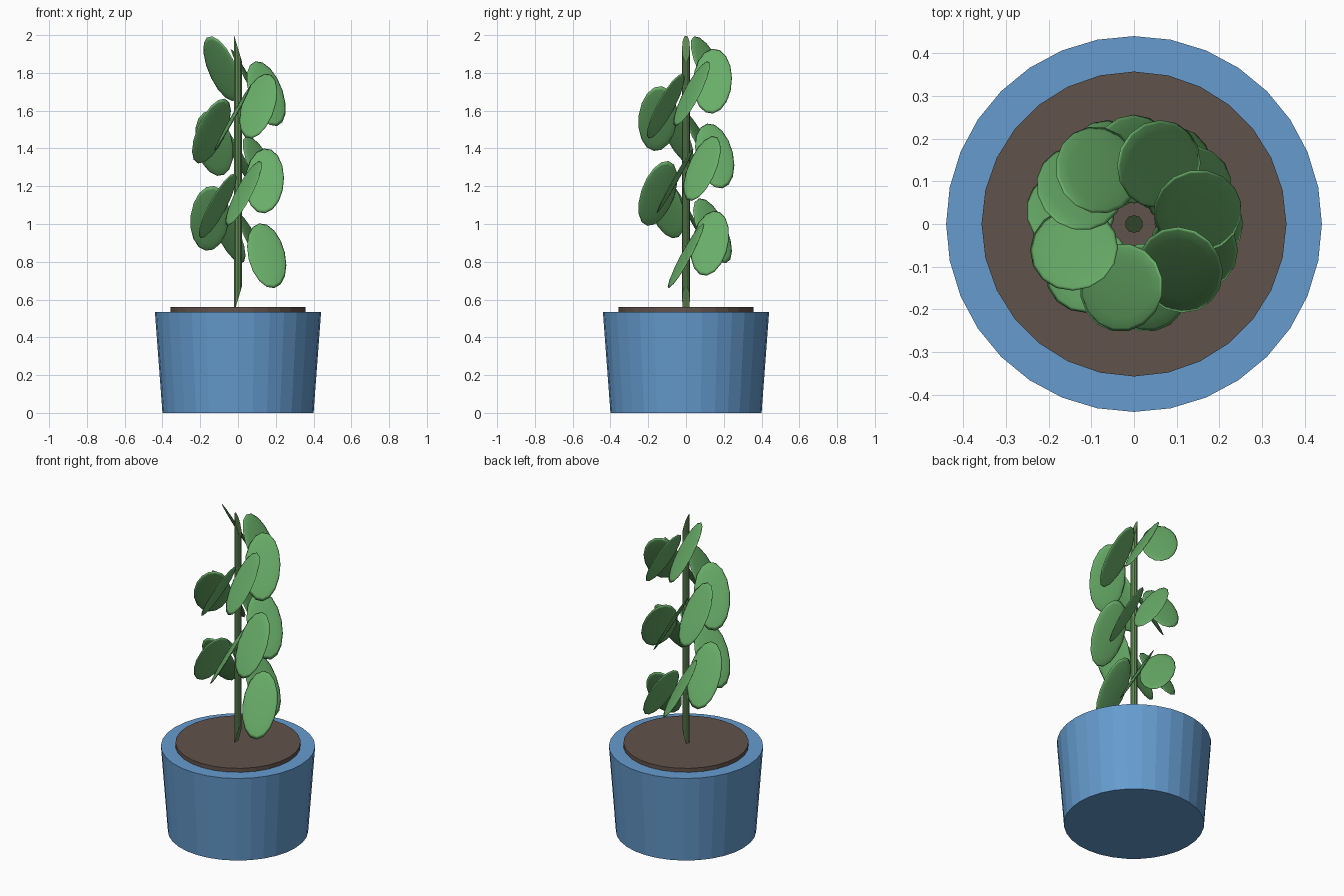
import bpy, bmesh, math
from mathutils import Vector

if "Cube" in bpy.data.objects:
    bpy.data.objects.remove(bpy.data.objects["Cube"])


def material(name, rgb):
    m = bpy.data.materials.new(name)
    m.diffuse_color = (*rgb, 1)
    m.use_nodes = True
    m.node_tree.nodes["Principled BSDF"].inputs["Base Color"].default_value = m.diffuse_color
    return m


BLUE = material("pot_blue", (0.13, 0.33, 0.62))
BROWN = material("soil_brown", (0.12, 0.085, 0.07))
STEM = material("stem_green", (0.12, 0.25, 0.09))
LEAF = material("leaf_green", (0.14, 0.42, 0.14))


def add(name, bm, mat, smooth=False):
    me = bpy.data.meshes.new(name)
    bmesh.ops.recalc_face_normals(bm, faces=bm.faces)
    for f in bm.faces:
        f.smooth = smooth
    bm.to_mesh(me)
    bm.free()
    me.materials.append(mat)
    ob = bpy.data.objects.new(name, me)
    bpy.context.collection.objects.link(ob)
    return ob


def cone(sides, r1, r2, z0, z1):
    bm = bmesh.new()
    bmesh.ops.create_cone(bm, cap_ends=True, segments=sides, radius1=r1,
                          radius2=r2, depth=z1 - z0)
    bmesh.ops.translate(bm, verts=bm.verts, vec=(0, 0, (z0 + z1) / 2))
    return bm


# Pot and soil
add("pot", cone(32, 0.40, 0.44, 0, 0.535), BLUE)
add("soil", cone(28, 0.357, 0.357, 0.50, 0.56), BROWN)

# Stem with slanted ends, both longer on the -x side
bm = cone(10, 0.021, 0.021, 0.6, 1.93)
for v in bm.verts:
    slant = v.co.x / 0.021 * 0.07
    v.co.z += slant if v.co.z < 1 else -slant
add("stem", bm, STEM)

# Leaves: flattened discs spiralling 2.5 turns up the stem
COUNT = 16
for i in range(COUNT):
    a = math.tau * 2.5 * i / COUNT
    radial = Vector((math.cos(a), math.sin(a), -0.48))
    tangent = Vector((-math.sin(a), math.cos(a), 1.7))
    centre = Vector((0.152 * math.cos(a), 0.152 * math.sin(a), 0.832 + 0.066 * i))
    bm = bmesh.new()
    bmesh.ops.create_uvsphere(bm, u_segments=16, v_segments=8, radius=1)
    for v in bm.verts:
        x, y, z = v.co
        v.co = centre + radial * x * 0.104 + tangent * y * 0.097 + Vector((0, 0, z * 0.018))
    add(f"leaf_{i + 1}", bm, LEAF, smooth=True)
